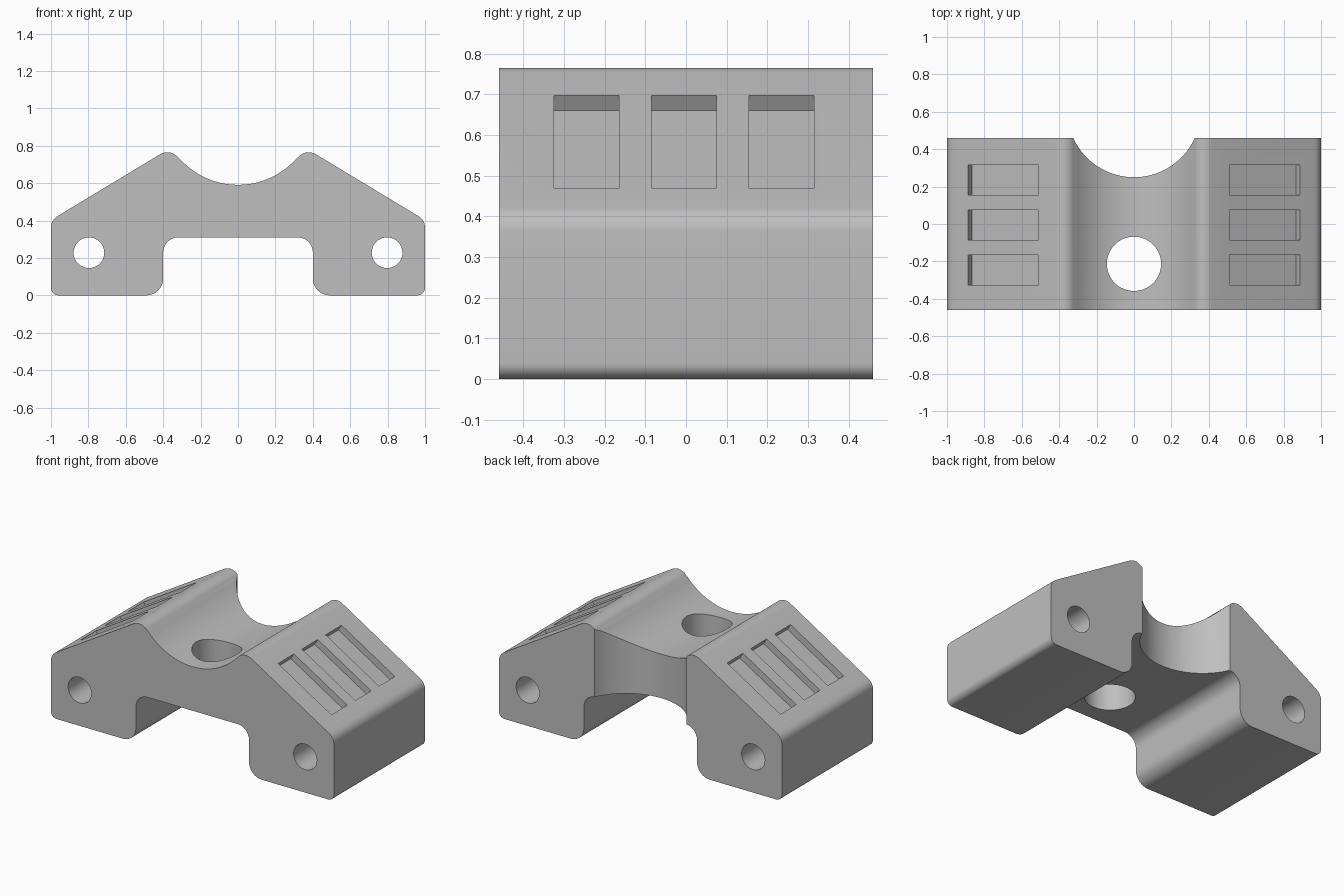
import bpy, bmesh, math
from mathutils import Matrix, Vector

if "Cube" in bpy.data.objects:
    bpy.data.objects.remove(bpy.data.objects["Cube"], do_unlink=True)

DEPTH = 0.92
SLOPE = math.radians(31.07)

grey = bpy.data.materials.new("plain grey")
grey.use_nodes = True
color = (0.52, 0.52, 0.52, 1)
grey.diffuse_color = color
grey.node_tree.nodes["Principled BSDF"].inputs["Base Color"].default_value = color


def make_object(name, bm):
    bmesh.ops.recalc_face_normals(bm, faces=bm.faces)
    mesh = bpy.data.meshes.new(name)
    bm.to_mesh(mesh)
    bm.free()
    mesh.materials.append(grey)
    obj = bpy.data.objects.new(name, mesh)
    bpy.context.collection.objects.link(obj)
    return obj


def arc(cx, cz, r, start, end, steps=8):
    angles = [math.radians(start + (end - start) * i / steps) for i in range(steps + 1)]
    return [(cx + r * math.cos(a), cz + r * math.sin(a)) for a in angles]


def cylinder(bm, center, r, length, axis, segments=64):
    turn = Matrix.Rotation(math.pi / 2, 4, 'X') if axis == 'Y' else Matrix()
    bmesh.ops.create_cone(bm, cap_ends=True, segments=segments, radius1=r, radius2=r,
                          depth=length, matrix=Matrix.Translation(center) @ turn)


# Bracket body: rounded half profile, mirrored and extruded front to back
half = arc(0.32, 0.23, 0.08, 90, 0)                 # recess corner
half += arc(0.49, 0.09, 0.09, 180, 270)             # inner foot edge
half += arc(0.96, 0.04, 0.04, 270, 360)             # outer foot edge
half += arc(0.93, 0.363, 0.07, 0, 59)               # shoulder
half += arc(0.378, 0.690, 0.075, 59, 140.2, 12)     # ridge
half += arc(0, 1.008, 0.417, -39.8, -90, 20)[1:]    # saddle
profile = half + [(-x, z) for x, z in reversed(half[:-1])]

bm = bmesh.new()
face = bm.faces.new([bm.verts.new((x, -DEPTH / 2, z)) for x, z in profile])
side = bmesh.ops.extrude_face_region(bm, geom=[face])
bmesh.ops.translate(bm, vec=(0, DEPTH, 0),
                    verts=[g for g in side["geom"] if isinstance(g, bmesh.types.BMVert)])
body = make_object("bracket_body", bm)

# Round holes and the scooped back
bm = bmesh.new()
for s in (-1, 1):
    cylinder(bm, (s * 0.797, 0, 0.228), 0.082, 2, 'Y', 48)
cylinder(bm, (0, -0.213, 0.5), 0.145, 2, 'Z')
cylinder(bm, (0, 0.606, 0.5), 0.356, 2, 'Z', 96)
holes = make_object("hole_cutter", bm)

# Three shallow slots in each sloping side
bm = bmesh.new()
for s in (-1, 1):
    for y in (-0.245, -0.005, 0.235):
        place = Matrix.Translation((s * 0.70, y, 0.584)) @ Matrix.Rotation(s * SLOPE, 4, 'Y')
        size = Matrix.Diagonal(Vector((0.44, 0.16, 0.086, 1)))
        bmesh.ops.create_cube(bm, size=1, matrix=place @ size)
slots = make_object("slot_cutter", bm)

bpy.context.view_layer.objects.active = body
for cutter in (holes, slots):
    cutter.hide_render = True
    mod = body.modifiers.new("cut", 'BOOLEAN')
    mod.operation = 'DIFFERENCE'
    mod.solver = 'EXACT'
    mod.object = cutter
    bpy.ops.object.modifier_apply(modifier=mod.name)
    bpy.data.objects.remove(cutter, do_unlink=True)

for obj in bpy.context.selected_objects:
    obj.select_set(False)
body.select_set(True)
bpy.ops.object.shade_smooth_by_angle(angle=math.radians(30))
